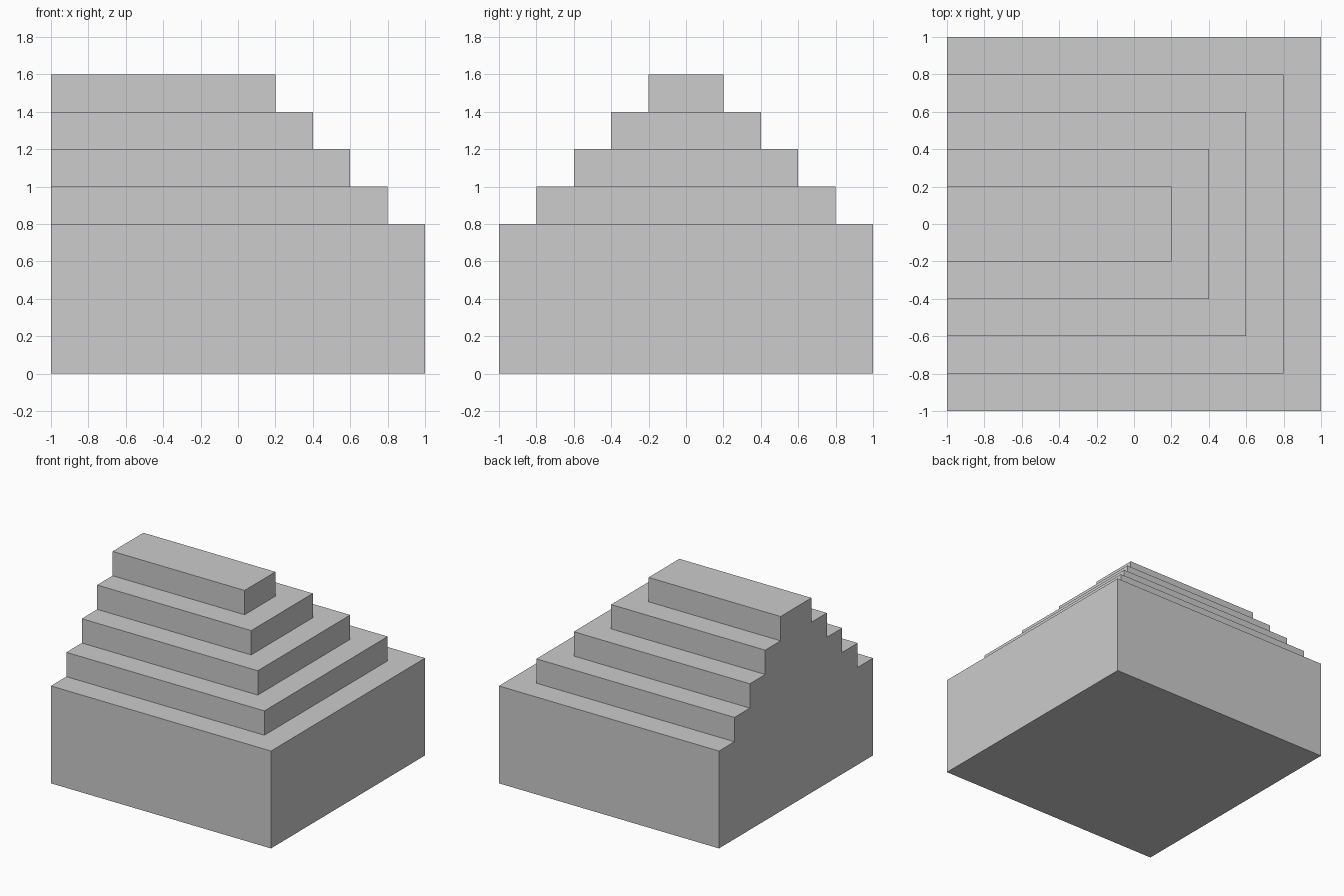
import bpy
import bmesh

cube = bpy.data.objects.get("Cube")
if cube:
    bpy.data.objects.remove(cube, do_unlink=True)

STEP = 0.2
LEVELS = 5
BASE_HEIGHT = 0.8

stone = bpy.data.materials.new("light_grey")
stone.use_nodes = True
grey = (0.604, 0.604, 0.604, 1)
stone.diffuse_color = grey
stone.node_tree.nodes["Principled BSDF"].inputs["Base Color"].default_value = grey

bm = bmesh.new()


def ring(half, z):
    """Corners of one level, from the front of the flush end round to its back."""
    corners = ((-1, -half), (half, -half), (half, half), (-1, half))
    return [bm.verts.new((x, y, z)) for x, y in corners]


# Lower and upper outline of every level
levels = []
bottom = 0
for i in range(LEVELS):
    top = BASE_HEIGHT + i * STEP
    levels.append((ring(1 - i * STEP, bottom), ring(1 - i * STEP, top)))
    bottom = top

# Front, stepped end and back walls of each level
for low, high in levels:
    for k in range(3):
        bm.faces.new((low[k], low[k + 1], high[k + 1], high[k]))

# U-shaped treads between levels
for (_, outer), (inner, _) in zip(levels, levels[1:]):
    bm.faces.new(outer + inner[::-1])

# Underside, summit and the flush stepped end wall
bm.faces.new(levels[0][0][::-1])
bm.faces.new(levels[-1][1])
front_edge = [v for low, high in levels for v in (low[0], high[0])]
back_edge = [v for low, high in levels for v in (low[3], high[3])]
bm.faces.new(front_edge + back_edge[::-1])

bmesh.ops.recalc_face_normals(bm, faces=bm.faces[:])
mesh = bpy.data.meshes.new("stepped_block")
bm.to_mesh(mesh)
bm.free()
mesh.materials.append(stone)
block = bpy.data.objects.new("stepped_block", mesh)
bpy.context.collection.objects.link(block)
